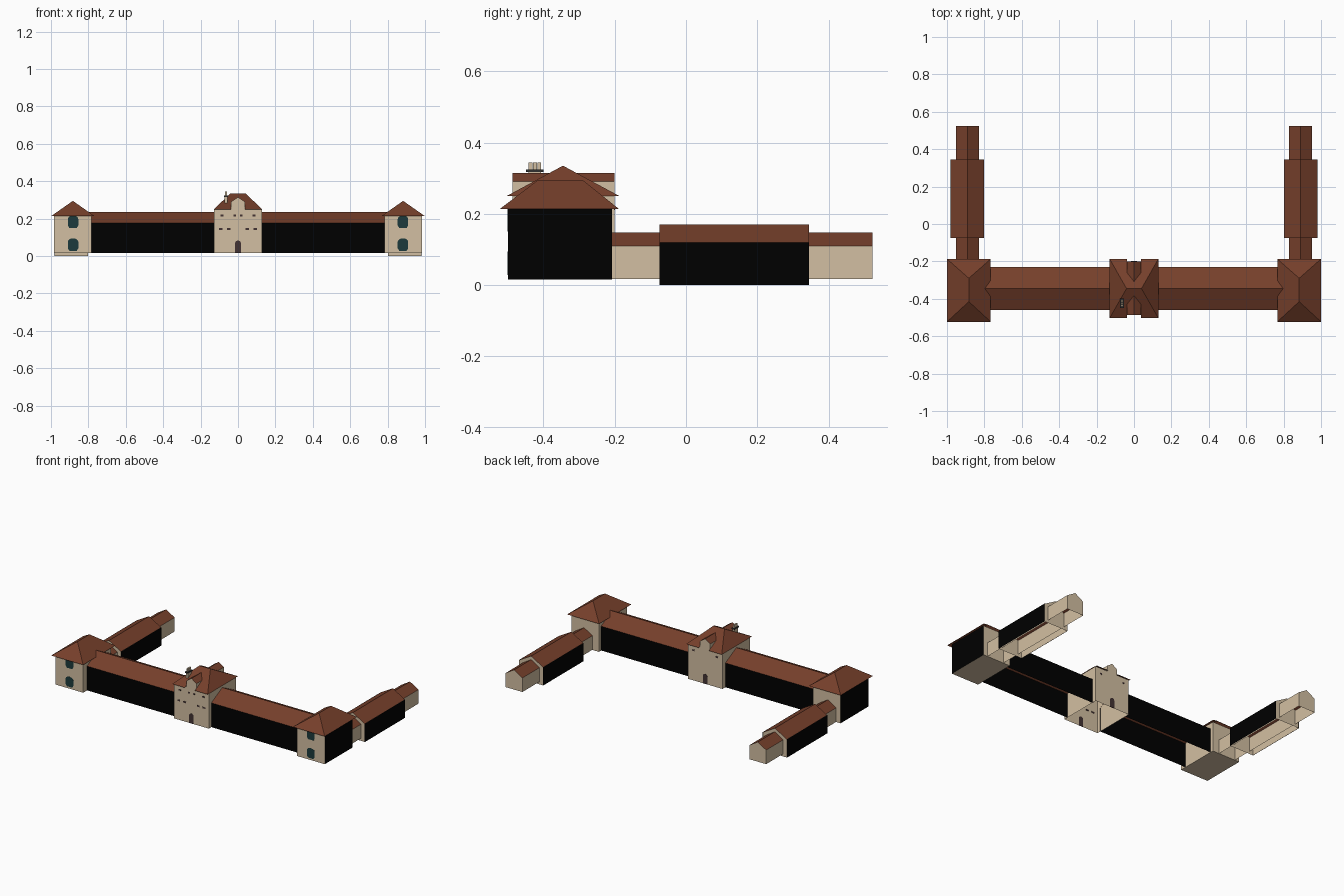
import bpy, bmesh, math
from mathutils import Vector

if "Cube" in bpy.data.objects:
    bpy.data.objects.remove(bpy.data.objects["Cube"])


def colour(name, rgb):
    m = bpy.data.materials.new(name)
    m.diffuse_color = (*rgb, 1)
    m.use_nodes = True
    m.node_tree.nodes["Principled BSDF"].inputs["Base Color"].default_value = m.diffuse_color
    return m


ROOF = colour("roof_tile_red", (0.18, 0.05, 0.024))
STONE = colour("beige_stone", (0.65, 0.52, 0.36))
BLACK = colour("black_wall", (0.0, 0.0, 0.0))
GLASS = colour("dark_teal_glass", (0.012, 0.042, 0.045))
DOOR = colour("dark_door", (0.055, 0.032, 0.032))
SLATE = colour("dark_grey_slab", (0.03, 0.03, 0.03))


def finish(name, bm, mats, mirror=False, rule=None):
    """Make an object; rule(normal, centre) picks the material slot of each face."""
    bm.normal_update()
    if rule:
        for f in bm.faces:
            f.material_index = rule(f.normal, f.calc_center_median())
    me = bpy.data.meshes.new(name)
    bm.to_mesh(me)
    bm.free()
    for m in mats:
        me.materials.append(m)
    ob = bpy.data.objects.new(name, me)
    bpy.context.collection.objects.link(ob)
    if mirror:
        ob.modifiers.new("Mirror", 'MIRROR')
    return ob


def box_bm(x0, x1, y0, y1, z0, z1, bm=None, skip=""):
    bm = bm or bmesh.new()
    v = [bm.verts.new((x, y, z)) for z in (z0, z1) for y in (y0, y1) for x in (x0, x1)]
    faces = {"bottom": (0, 2, 3, 1), "top": (4, 5, 7, 6), "front": (0, 1, 5, 4),
             "back": (2, 6, 7, 3), "left": (0, 4, 6, 2), "right": (1, 3, 7, 5)}
    for k, ids in faces.items():
        if k not in skip:
            bm.faces.new([v[i] for i in ids])
    return bm


def gabled(name, axis, half, mid, a, b, z0, eave, ridge, wall, mirror=False, ends=True):
    """House-shaped shell along x or y, open underneath."""
    bm = bmesh.new()
    prof = [(-half, z0), (-half, eave), (0, ridge), (half, eave), (half, z0)]

    def place(u, z, t):
        return (t, mid + u, z) if axis == 'x' else (mid + u, t, z)
    r0, r1 = ([bm.verts.new(place(u, z, t)) for u, z in prof] for t in (a, b))
    for i in range(4):
        bm.faces.new((r0[i], r0[i + 1], r1[i + 1], r1[i]))
    if ends:
        bm.faces.new(r0[::-1])
        bm.faces.new(r1)
    c = Vector(place(0, (z0 + eave) / 2, (a + b) / 2))
    bm.normal_update()
    for f in bm.faces:
        if f.normal.dot(f.calc_center_median() - c) < 0:
            f.normal_flip()
    k = 1 if axis == 'x' else 0
    return finish(name, bm, [STONE, ROOF, wall], mirror,
                  lambda n, p: 1 if n.z > 0.2 else (2 if abs(n[k]) > 0.5 else 0))


def hip_bm(x0, x1, y0, y1, z0, ra, rb):
    """Hipped roof with ridge from ra to rb."""
    bm = bmesh.new()
    a, b, c, d = [bm.verts.new((x, y, z0)) for x, y in ((x0, y0), (x1, y0), (x1, y1), (x0, y1))]
    p, q = bm.verts.new(ra), bm.verts.new(rb)
    if ra[1] == rb[1]:      # ridge along x
        fs = [(a, b, q, p), (b, c, q), (c, d, p, q), (d, a, p)]
    else:                   # ridge along y
        fs = [(a, b, p), (b, c, q, p), (c, d, q), (d, a, p, q)]
    for f in fs:
        bm.faces.new(f)
    return bm


def plate_arch(name, cx, y, z0, w, h, rise, foot, mat, mirror=False, t=0.001):
    """Thin round-topped plate on plane y; foot narrows its base."""
    bm = bmesh.new()
    r = w / 2
    pts = [(cx - r * foot, z0), (cx + r * foot, z0), (cx + r, z0 + 0.014)]
    pts += [(cx + r * math.cos(i * math.pi / 6), z0 + h - rise + rise * math.sin(i * math.pi / 6))
            for i in range(7)] + [(cx - r, z0 + 0.014)]
    f = bm.faces.new([bm.verts.new((x, y - t, z)) for x, z in pts])
    g = bmesh.ops.extrude_face_region(bm, geom=[f])
    bmesh.ops.translate(bm, vec=(0, 2 * t, 0),
                        verts=[e for e in g["geom"] if isinstance(e, bmesh.types.BMVert)])
    bmesh.ops.recalc_face_normals(bm, faces=bm.faces)
    return finish(name, bm, [mat], mirror)


# Long front range with black walls, either side of the gatehouse
gabled("front_range", 'x', 0.115, -0.345, 0.126, 0.8, 0.017, 0.177, 0.235, BLACK, True, ends=False)

# Corner pavilions: stone, black on the outer side
finish("pavilion_walls", box_bm(0.782, 0.984, -0.499, -0.208, 0.016, 0.214, skip="top"),
       [STONE, BLACK], True, lambda n, p: 1 if n.x > 0.9 else 0)
finish("pavilion_roof", hip_bm(0.766, 1.0, -0.523, -0.187, 0.213,
       (0.883, -0.415, 0.295), (0.883, -0.29, 0.295)), [ROOF], True)
for i, z in enumerate((0.028, 0.15)):
    plate_arch(f"pavilion_window_{i}", 0.882, -0.499, z, 0.056, 0.067, 0.018, 0.7, GLASS, True)

# Rear side wings: one low building through a taller black-walled middle
gabled("wing_low", 'y', 0.061, 0.891, -0.208, 0.523, 0.017, 0.11, 0.147, STONE, True)
gabled("wing_middle", 'y', 0.088, 0.891, -0.075, 0.345, 0.0, 0.12, 0.17, STONE, True)
for nm, x in (("outer", 0.9794), ("inner", 0.8016)):
    finish(f"wing_black_{nm}_panel", box_bm(x, x + 0.001, -0.075, 0.345, 0, 0.12),
           [BLACK], True)

# Central gatehouse
FRONT, BACK = -0.486, -0.2
finish("gatehouse_walls", box_bm(-0.127, 0.127, FRONT, BACK, 0.017, 0.252, skip="top bottom"),
       [STONE])
gabled("gatehouse_cross_gable", 'y', 0.037, 0, FRONT, BACK, 0.25, 0.29, 0.315, STONE)

# Gatehouse hip roof, with the eaves cut away in front of the gables
bm = hip_bm(-0.13, 0.13, -0.503, -0.187, 0.25, (-0.04, -0.345, 0.335), (0.04, -0.345, 0.335))
for co, no in (((0.037, 0, 0), (1, 0, 0)), ((-0.037, 0, 0), (1, 0, 0)),
               ((0, FRONT, 0), (0, 1, 0)), ((0, BACK, 0), (0, 1, 0))):
    bmesh.ops.bisect_plane(bm, geom=bm.verts[:] + bm.edges[:] + bm.faces[:],
                           plane_co=co, plane_no=no)
cut = []
for f in bm.faces:
    c = f.calc_center_median()
    if abs(c.x) < 0.036 and not FRONT < c.y < BACK:
        cut.append(f)
bmesh.ops.delete(bm, geom=cut, context='FACES')
finish("gatehouse_roof", bm, [ROOF])

# Gatehouse doors and small windows
LOW = [(0.05, 0.145, 0.02), (0.092, 0.145, 0.02)]
HIGH = [(0.086, 0.216, 0.016), (0.018, 0.216, 0.013)]
for side, y, wins in (("front", FRONT, LOW + HIGH), ("back", BACK, HIGH[:1])):
    plate_arch(f"{side}_door", 0, y, 0.017, 0.032, 0.066, 0.014, 1, DOOR)
    bm = bmesh.new()
    for x, z, w in wins:
        for s in (-1, 1):
            box_bm(s * x - w / 2, s * x + w / 2, y - 0.001, y + 0.001, z - 0.005, z + 0.005, bm)
    finish(f"{side}_small_windows", bm, [DOOR])

# Chimney stack, slab and three pots
finish("chimney_stack", box_bm(-0.071, -0.057, -0.441, -0.406, 0.27, 0.318), [STONE])
finish("chimney_slab", box_bm(-0.075, -0.053, -0.448, -0.399, 0.317, 0.325), [SLATE])
bm = bmesh.new()
for y in (-0.436, -0.4235, -0.411):
    box_bm(-0.069, -0.059, y - 0.005, y + 0.005, 0.325, 0.344, bm)
finish("chimney_pots", bm, [STONE])
